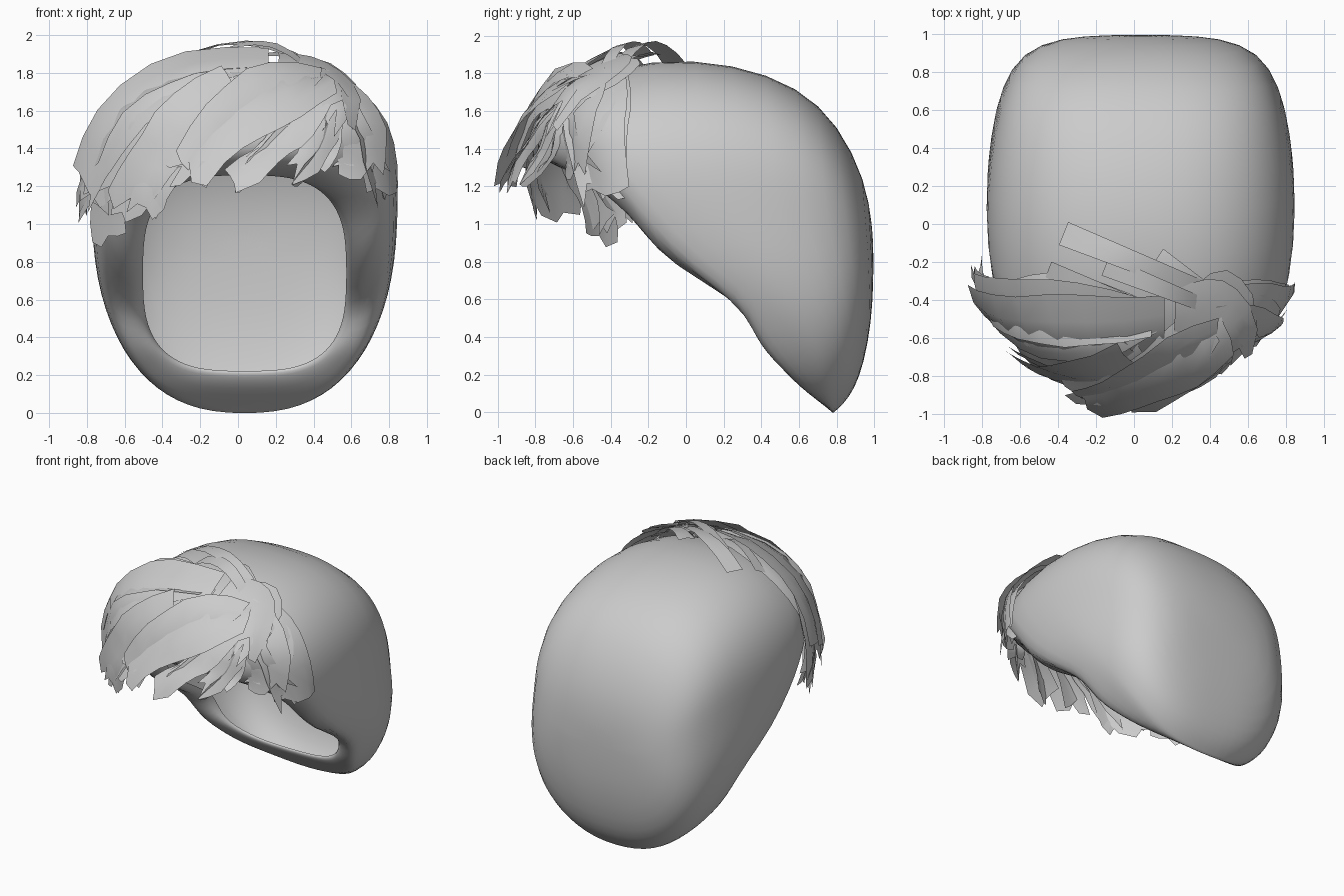
import bpy, math, random
from mathutils import Vector
from mathutils.bvhtree import BVHTree

if "Cube" in bpy.data.objects:
    bpy.data.objects.remove(bpy.data.objects["Cube"])

random.seed(4)
CX = 0.035


def lerp_table(t, z):
    if z <= t[0][0]:
        return t[0][1]
    for (a, ya), (b, yb) in zip(t, t[1:]):
        if z <= b:
            return ya + (yb - ya) * (z - a) / (b - a)
    return t[-1][1]


def make_object(name, verts, faces, angle):
    me = bpy.data.meshes.new(name)
    me.from_pydata(verts, [], faces)
    ob = bpy.data.objects.new(name, me)
    bpy.context.collection.objects.link(ob)
    bpy.ops.object.select_all(action='DESELECT')
    ob.select_set(True)
    bpy.context.view_layer.objects.active = ob
    if angle is None:
        bpy.ops.object.mode_set(mode='EDIT')
        bpy.ops.mesh.select_all(action='SELECT')
        bpy.ops.mesh.normals_make_consistent(inside=False)
        bpy.ops.object.mode_set(mode='OBJECT')
        bpy.ops.object.shade_smooth()
    else:
        bpy.ops.object.shade_smooth_by_angle(angle=angle)
    return ob


# Side outline of the rolled rim, as (z, y)
RIM = [(0, .78), (.14, .6), (.35, .4), (.52, .32), (.63, .24), (.7, .12), (.74, 0), (.79, -.1),
       (.9, -.18), (1.03, -.25), (1.2, -.38), (1.38, -.56), (1.6, -.58)]


def rim(d):
    return [(z, y + d * min(1, z / .5)) for z, y in RIM]


# Loops from the lip to the back: half width, z low, z mid, z high, power, y by z, forehead bulge
LOOPS = [
    (.54, .22, .74, 1.26, 3.0, rim(.10), .2),
    (.55, .21, .74, 1.27, 3.0, rim(.05), .2),
    (.575, .17, .74, 1.29, 3.0, rim(.02), .2),
    (.61, .13, .76, 1.32, 2.9, rim(0), .22),
    (.68, .06, .82, 1.39, 2.7, rim(-.01), .24),
    (.75, .01, .95, 1.55, 2.5, rim(.02), .22),
    (.795, -.01, 1.08, 1.76, 2.4, [(0, .78), (.25, .6), (.55, .4), (.75, .16), (.85, 0), (1.1, -.22), (1.4, -.46), (1.7, -.5)], .12),
    (.82, 0, 1.15, 1.885, 2.4, [(0, .79), (.3, .7), (.6, .5), (1.15, .06), (1.87, -.18)], 0),
    (.80, .04, 1.12, 1.855, 2.45, [(0, .85), (.5, .68), (1.1, .33), (1.85, .26)], 0),
    (.75, .12, 1.05, 1.73, 2.6, [(.1, .9), (.5, .8), (1.1, .62), (1.72, .6)], 0),
    (.64, .26, .95, 1.53, 2.6, [(.27, .945), (.9, .89), (1.5, .81)], 0),
    (.43, .48, .85, 1.23, 2.4, [(.45, .985), (.85, .98), (1.23, .955)], 0),
    (.18, .68, .82, .98, 2.0, [(.6, .995), (1, .99)], 0),
]
N = 40
verts, faces = [], []
for hw, lo, mid, hi, p, table, bulge in LOOPS:
    for i in range(N):
        a = 2 * math.pi * i / N
        c, s = math.cos(a), math.sin(a)
        x = hw * math.copysign(abs(c) ** (2 / p), c)
        z = mid + (hi - mid if s > 0 else mid - lo) * math.copysign(abs(s) ** (2 / p), s)
        w = min(1, max(0, (z - .9) / .4))
        y = lerp_table(table, z) - bulge * w * (1 - (x / .82) ** 2)
        verts.append((x + CX, y, z))
for k in range(len(LOOPS) - 1):
    for i in range(N):
        j = (i + 1) % N
        faces.append((k * N + i, k * N + j, (k + 1) * N + j, (k + 1) * N + i))
verts.append((CX, .995, .83))
base = (len(LOOPS) - 1) * N
faces += [(base + i, base + (i + 1) % N, len(verts) - 1) for i in range(N)]
hood = make_object("hood_shell", verts, faces, None)
sub = hood.modifiers.new("smooth", 'SUBSURF')
sub.levels = sub.render_levels = 1
tree = BVHTree.FromPolygons(verts, faces)


# Hair cards: flat strips drawn in the front view, wrapped on a dome and drawn in towards the hood
def wrap(x, z, off, dy):
    u, v = x / .84, (max(z, 1.15) - 1.15) / .79
    r = math.hypot(u, v)
    back = 0
    if r > .95:
        back = (r - .95) * 1.2
        u, v = u * .95 / r, v * .95 / r
        r = .95
    d = 1 - r ** 1.8
    zz = 1.15 + v * .79 if z > 1.15 else z
    pt = Vector((u * .84, -.24 - .68 * d ** .75 + back + dy, zz))
    near, nrm, _, _ = tree.find_nearest(pt)
    n = Vector((u, -math.sqrt(1 - r * r), v))
    k = .85 * min(1, max(0, (z - 1.2) / .3))
    return pt.lerp(near + n * .02, k) + n * off


def card(pts, width, off, dy):
    a, b, c = [Vector(p) for p in pts]
    b = 2 * b - (a + c) / 2
    vs, fs, rows, cols = [], [], 7, 4
    tilt = random.uniform(-.05, .05)
    notch = [random.uniform(-.07, .08) for _ in range(cols + 1)]
    for r in range(rows + 1):
        t = r / rows
        pos = a * (1 - t) ** 2 + b * 2 * t * (1 - t) + c * t * t
        tan = ((b - a) * (1 - t) + (c - b) * t).normalized()
        side = Vector((-tan.y, tan.x))
        w = width * (.55 + .45 * math.sin(math.pi * min(t * 1.1 + .1, .75)))
        for q in range(cols + 1):
            s = q / cols - .5
            e = pos + side * s * w + tan * notch[q] * max(0, t * 3 - 2)
            vs.append(wrap(e.x, e.y, off + tilt * s * 2 - .03 * s * s + .02 * t, dy * t))
    for r in range(rows):
        for q in range(cols):
            i = r * (cols + 1) + q
            fs.append((i, i + 1, i + cols + 2, i + cols + 1))
    return vs, fs


def lock(name, pts, width, count, off=.03, jitter=.06, dy=0):
    vs, fs = [], []
    for k in range(count):
        j = jitter if k else 0
        moved = [(x + random.uniform(-j, j), z + random.uniform(-j, j) * .8) for x, z in pts]
        v, f = card(moved, width * (random.uniform(.45, .85) if k else 1), off - .012 * k, dy)
        fs += [tuple(i + len(vs) for i in q) for q in f]
        vs += v
    make_object(name, vs, fs, math.radians(35))


lock("fringe_main", [(.42, 1.7), (.08, 1.56), (-.26, 1.26)], .30, 3, .07)
lock("fringe_inner", [(-.02, 1.68), (-.32, 1.4), (-.52, 1.1)], .28, 4, .05)
lock("fringe_upper", [(.15, 1.78), (-.42, 1.62), (-.72, 1.2)], .30, 4, .04)
lock("fringe_crown", [(.05, 1.8), (-.45, 1.7), (-.74, 1.34)], .24, 4, .03)
lock("left_side", [(-.5, 1.62), (-.7, 1.35), (-.75, 1.08)], .22, 4, .03, dy=.08)
lock("left_tip", [(-.5, 1.42), (-.64, 1.2), (-.66, .96)], .18, 3, .02, dy=.12)
lock("brow_left", [(.38, 1.6), (.22, 1.42), (.02, 1.24)], .18, 3, .03)
lock("brow_right", [(.42, 1.62), (.4, 1.42), (.32, 1.26)], .16, 3, .02)
lock("right_side", [(.42, 1.74), (.64, 1.5), (.75, 1.22)], .2, 3, .02)
lock("right_inner", [(.36, 1.72), (.55, 1.52), (.62, 1.3)], .18, 3, .02)
lock("right_curl", [(.2, 1.82), (.42, 1.74), (.47, 1.52)], .18, 2, .05)


# Loose strips lying over the crown, from (x, y) to (x, y) in the top view
def crown_strip(name, x0, y0, x1, y1, width, lift):
    vs, fs = [], []
    across = Vector((y0 - y1, x1 - x0, 0)).normalized() * width / 2
    for r in range(8):
        t = r / 7
        mid = Vector((x0 + (x1 - x0) * t, y0 + (y1 - y0) * t, 0))
        for s in (-1, 0, 1):
            p = mid + across * s * (1 - .4 * t)
            hit = tree.ray_cast(p + Vector((0, 0, 3)), Vector((0, 0, -1)))[0]
            z = hit.z if hit else 1.5
            vs.append((p.x, p.y, z + .02 + lift * math.sin(math.pi * t)))
        if r < 7:
            fs += [(3 * r + q, 3 * r + q + 1, 3 * r + q + 4, 3 * r + q + 3) for q in (0, 1)]
    make_object(name, vs, fs, math.radians(35))


crown_strip("crown_strip_back", -.37, -.05, .55, -.42, .13, .07)
crown_strip("crown_strip_mid", -.15, -.22, .45, -.46, .11, .10)
crown_strip("crown_strip_left", -.45, -.24, .02, -.42, .09, .05)
crown_strip("crown_strip_right", .12, -.18, .58, -.5, .12, .04)
